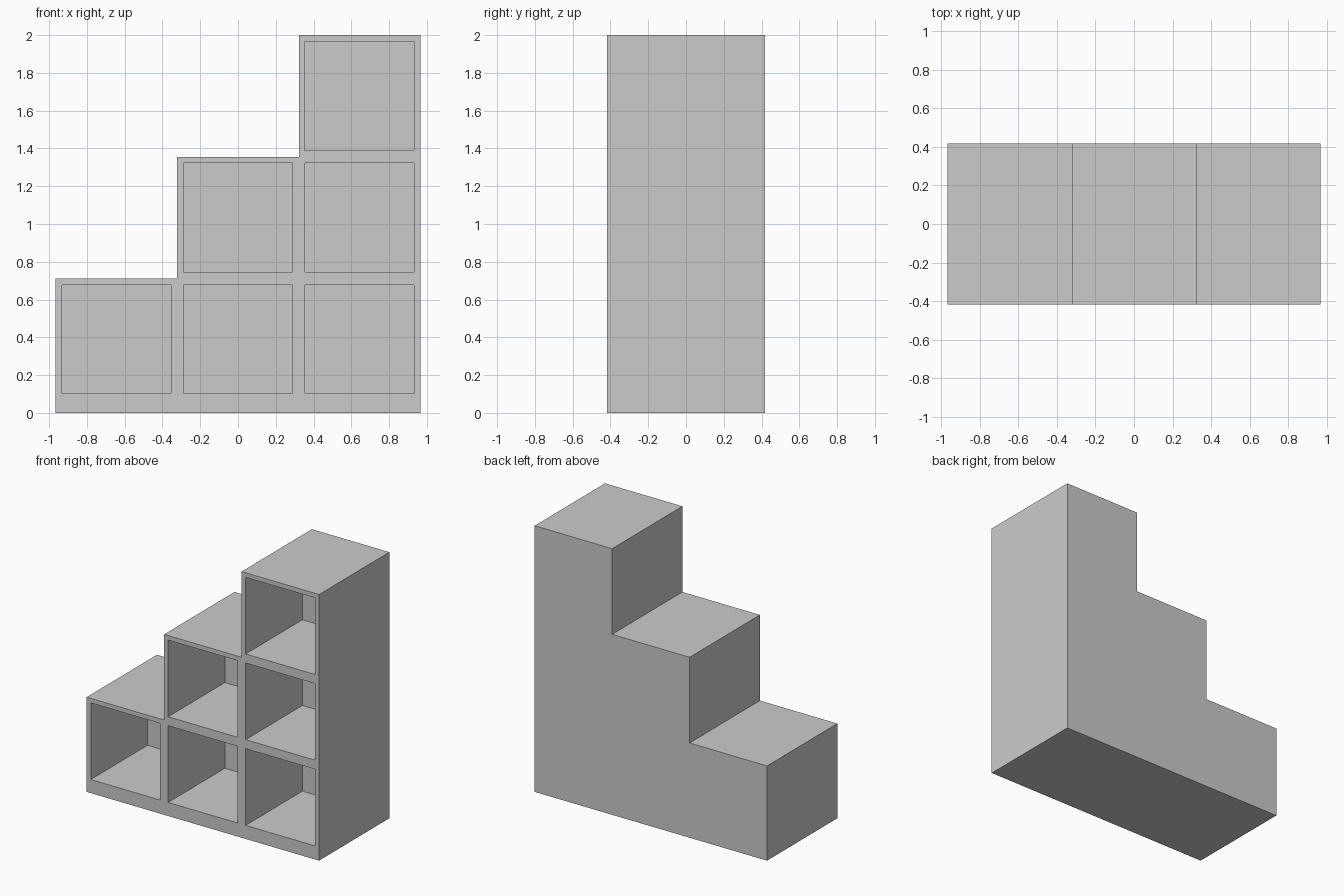
import bpy, bmesh
from mathutils import Matrix

if "Cube" in bpy.data.objects:
    bpy.data.objects.remove(bpy.data.objects["Cube"])

CELL, BASE, WALL = 0.644, 0.068, 0.034   # cell pitch, plinth height, half divider
HALF_W, HALF_D, INNER_D = 1.5 * CELL, 0.417, 0.673


def make_object(name, bm):
    bmesh.ops.recalc_face_normals(bm, faces=bm.faces)
    mesh = bpy.data.meshes.new(name)
    bm.to_mesh(mesh)
    bm.free()
    obj = bpy.data.objects.new(name, mesh)
    bpy.context.collection.objects.link(obj)
    return obj


# Stepped shelf body: staircase profile extruded front to back
profile = [(HALF_W, 0), (-HALF_W, 0)]
for i in range(3):
    top = BASE + (i + 1) * CELL
    profile += [(-HALF_W + i * CELL, top), (-HALF_W + (i + 1) * CELL, top)]
bm = bmesh.new()
face = bm.faces.new([bm.verts.new((x, -HALF_D, z)) for x, z in profile])
ext = bmesh.ops.extrude_face_region(bm, geom=[face], use_keep_orig=True)
bmesh.ops.translate(bm, vec=(0, 2 * HALF_D, 0),
                    verts=[v for v in ext["geom"] if isinstance(v, bmesh.types.BMVert)])
shelf = make_object("stepped_shelf", bm)

# Compartment cutters: one more per column, open at the front only
bm = bmesh.new()
size = CELL - 2 * WALL
front, back = -HALF_D - 0.1, -HALF_D + INNER_D
for col in range(3):
    for row in range(col + 1):
        pos = ((col - 1) * CELL, (front + back) / 2, BASE + (row + 0.5) * CELL)
        bmesh.ops.create_cube(bm, size=1, matrix=Matrix.Translation(pos)
                              @ Matrix.Diagonal((size, back - front, size, 1)))
cutter = make_object("compartment_cutter", bm)
cutter.hide_render = True

# Cut the compartments, then drop the cutter
mod = shelf.modifiers.new("compartments", "BOOLEAN")
mod.operation = "DIFFERENCE"
mod.solver = "EXACT"
mod.object = cutter
bpy.context.view_layer.objects.active = shelf
bpy.ops.object.modifier_apply(modifier=mod.name)
bpy.data.objects.remove(cutter)
